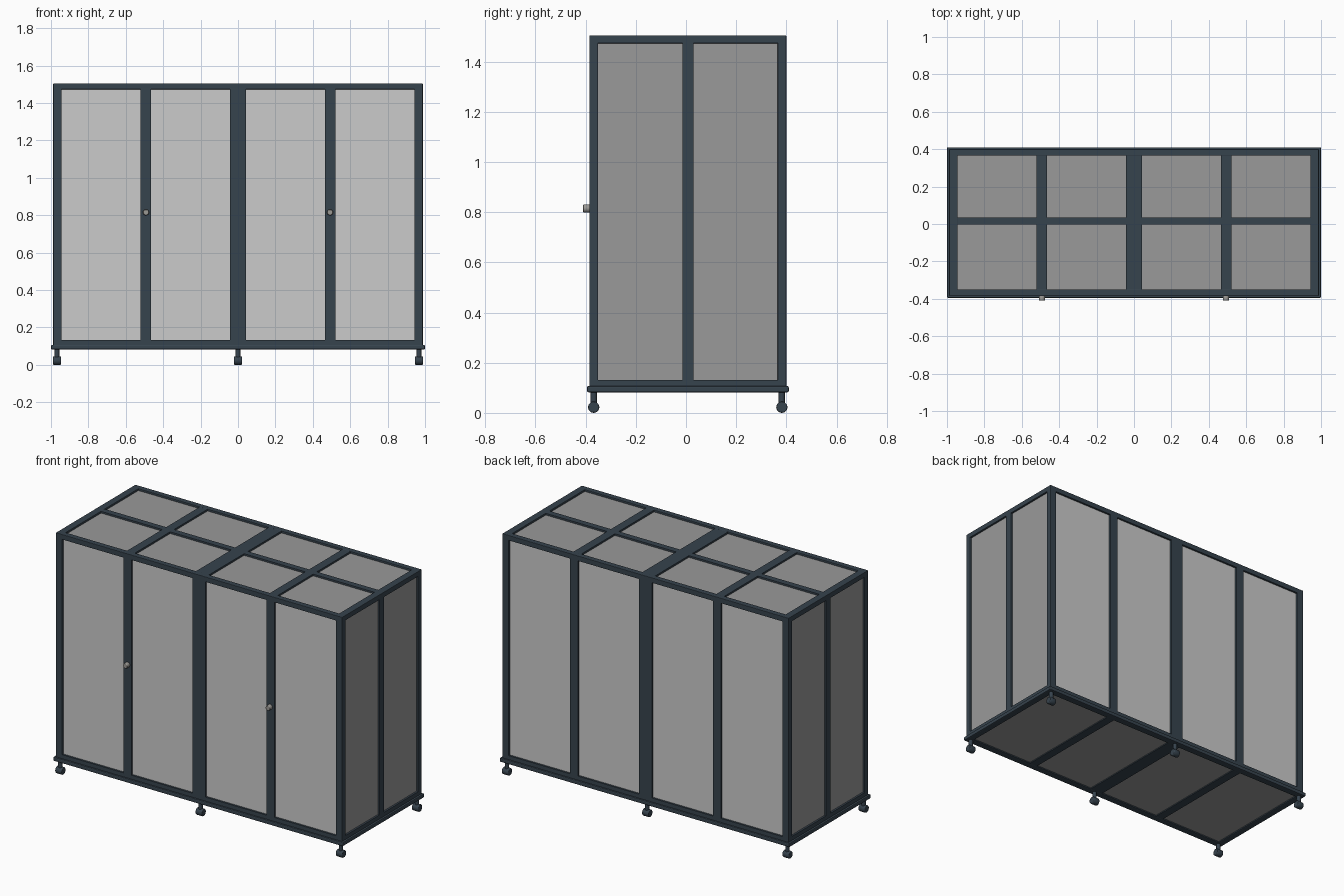
import bpy, bmesh, math

if "Cube" in bpy.data.objects:
    bpy.data.objects.remove(bpy.data.objects["Cube"])

def material(name, rgb):
    m = bpy.data.materials.new(name)
    m.diffuse_color = (*rgb, 1)
    m.use_nodes = True
    m.node_tree.nodes["Principled BSDF"].inputs["Base Color"].default_value = m.diffuse_color
    return m

DARK = material("dark slate frame", (0.037, 0.056, 0.075))
LIGHT = material("light grey panel", (0.60, 0.60, 0.60))
GREY = material("mid grey panel", (0.32, 0.32, 0.32))
KNOB = material("knob metal", (0.33, 0.32, 0.30))

def finish(name, bm, mat):
    me = bpy.data.meshes.new(name)
    bm.to_mesh(me)
    bm.free()
    me.materials.append(mat)
    ob = bpy.data.objects.new(name, me)
    bpy.context.collection.objects.link(ob)
    return ob

def box(name, x, y, z, mat, bevel=0):
    """Box from (min, max) ranges."""
    bm = bmesh.new()
    bmesh.ops.create_cube(bm, size=1)
    for v in bm.verts:
        v.co = [r[0] + (c + 0.5) * (r[1] - r[0]) for c, r in zip(v.co, (x, y, z))]
    if bevel:
        bmesh.ops.bevel(bm, geom=bm.edges[:], offset=bevel, segments=2,
                        profile=0.5, affect='EDGES')
    return finish(name, bm, mat)

def cylinder(name, loc, r, depth, axis, mat, sides=20, bevel=0):
    bm = bmesh.new()
    bmesh.ops.create_cone(bm, cap_ends=True, segments=sides, radius1=r, radius2=r, depth=depth)
    if bevel:
        rim = [e for e in bm.edges if any(len(f.verts) > 4 for f in e.link_faces)]
        bmesh.ops.bevel(bm, geom=rim, offset=bevel, segments=2, profile=0.5, affect='EDGES')
    ob = finish(name, bm, mat)
    ob.rotation_euler = {'x': (0, math.pi / 2, 0), 'y': (math.pi / 2, 0, 0), 'z': (0, 0, 0)}[axis]
    ob.location = loc
    for p in ob.data.polygons:
        p.use_smooth = len(p.vertices) <= 4
    return ob

# Overall body extents
X, Y0, Y1, Z0, Z1 = 0.988, -0.385, 0.40, 0.10, 1.505
T = 0.03           # frame depth
IN = 0.012         # panel recess
YM = 0.0075
POSTS = [(-X, -0.943), (-0.52, -0.466), (-0.044, 0.044), (0.466, 0.52), (0.943, X)]
POSTS_MID = POSTS[1:4]

# Corner posts
for i, px in enumerate((POSTS[0], POSTS[-1])):
    for n, y in (("front", (Y0, Y0 + 0.035)), ("back", (Y1 - 0.035, Y1))):
        box(f"{n}_corner_post_{i}", px, y, (Z0, Z1), DARK, 0.003)

# Front and back: mid posts and rails
for n, y in (("front", (Y0, Y0 + T)), ("back", (Y1 - T, Y1))):
    for i, px in enumerate(POSTS_MID):
        box(f"{n}_post_{i}", px, y, (Z0, Z1 - 0.004), DARK)
    box(f"{n}_bottom_rail", (-X + 0.004, X - 0.004), y, (Z0, 0.132), DARK)
    yt = (Y0, Y0 + 0.035) if n == "front" else (Y1 - 0.035, Y1)
    box(f"{n}_top_rail", (-X, X), yt, (1.473, Z1), DARK, 0.003)

# Sides: mid post and rails
for n, s in (("left", -1), ("right", 1)):
    x = tuple(sorted((s * X, s * (X - T))))
    box(f"{n}_mid_post", x, (YM - 0.022, YM + 0.022), (Z0, Z1 - 0.004), DARK)
    box(f"{n}_bottom_rail", x, (Y0 + 0.004, Y1 - 0.004), (Z0, 0.132), DARK)
    xt = tuple(sorted((s * X, s * 0.943)))
    box(f"{n}_top_rail", xt, (Y0, Y1), (1.473, Z1), DARK, 0.003)

# Roof bars
box("roof_long_bar", (-X + 0.01, X - 0.01), (-0.003, 0.035), (1.475, Z1 - 0.001), DARK)
for i, px in enumerate(POSTS_MID):
    box(f"roof_cross_bar_{i}", px, (Y0 + 0.01, Y1 - 0.01), (1.475, Z1 - 0.001), DARK)

# Panels, set slightly back inside the frame
PT = 0.006
zr = (0.11, 1.48)
xi, ya, yb = X - 0.02, Y0 + 0.02, Y1 - 0.02
box("front_panels", (-xi, xi), (Y0 + IN, Y0 + IN + PT), zr, LIGHT)
box("back_panels", (-xi, xi), (Y1 - IN - PT, Y1 - IN), zr, LIGHT)
box("left_panels", (-X + IN, -X + IN + PT), (ya, yb), zr, GREY)
box("right_panels", (X - IN - PT, X - IN), (ya, yb), zr, GREY)
box("roof_panels", (-xi, xi), (ya, yb), (Z1 - IN - PT, Z1 - IN), GREY)

# Base rim, floor and floor bars
bz = (0.082, 0.107)
box("base_front", (-1, 1), (-0.395, -0.35), bz, DARK, 0.006)
box("base_back", (-1, 1), (0.365, 0.41), bz, DARK, 0.006)
box("base_left", (-1, -0.955), (-0.395, 0.41), bz, DARK, 0.006)
box("base_right", (0.955, 1), (-0.395, 0.41), bz, DARK, 0.006)
box("floor_panel", (-0.98, 0.98), (-0.375, 0.39), (0.09, 0.10), GREY)
for i, px in enumerate(POSTS_MID):
    box(f"floor_cross_bar_{i}", px, (-0.37, 0.385), (0.083, 0.101), DARK)

# Casters
for i, x in enumerate((-0.968, 0, 0.968)):
    for n, y in (("front", -0.368), ("back", 0.382)):
        cylinder(f"{n}_caster_stem_{i}", (x, y, 0.06), 0.0125, 0.05, 'z', DARK, 16)
        cylinder(f"{n}_caster_wheel_{i}", (x, y, 0.0225), 0.0225, 0.044, 'x', DARK, 20, 0.004)

# Door knobs
for n, s in (("left", -1), ("right", 1)):
    cylinder(f"{n}_door_knob", (s * 0.492, -0.396, 0.815), 0.016, 0.028, 'y', KNOB, 16, 0.003)
